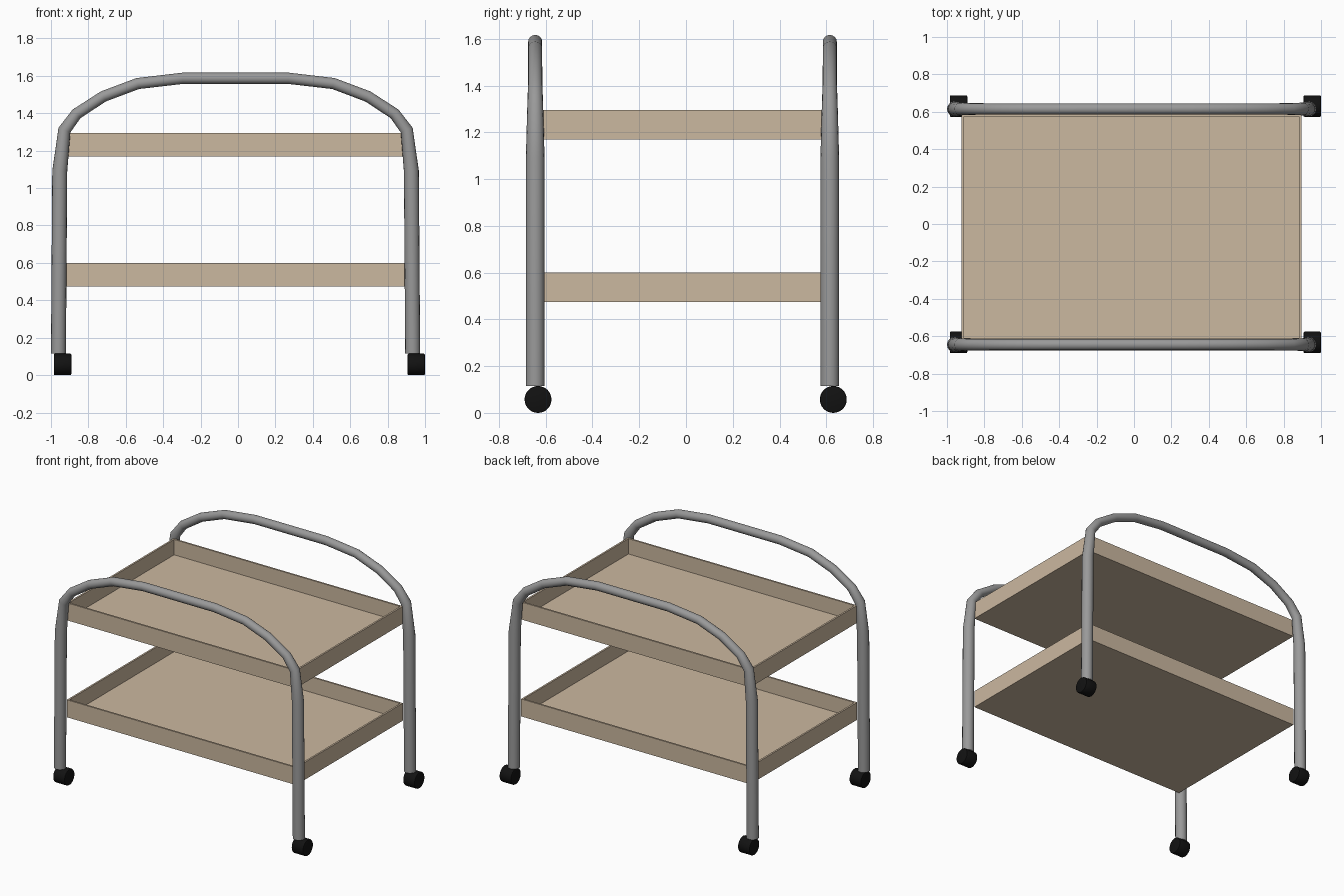
import bpy, bmesh, math
from mathutils import Matrix, Vector

if "Cube" in bpy.data.objects:
    bpy.data.objects.remove(bpy.data.objects["Cube"])


def material(name, rgb):
    m = bpy.data.materials.new(name)
    m.diffuse_color = (*rgb, 1)
    m.use_nodes = True
    m.node_tree.nodes["Principled BSDF"].inputs["Base Color"].default_value = m.diffuse_color
    return m


WOOD = material("wood", (0.60, 0.48, 0.35))
STEEL = material("steel", (0.32, 0.32, 0.32))
RUBBER = material("rubber", (0.006, 0.006, 0.006))


def finish(name, bm, mat):
    bmesh.ops.recalc_face_normals(bm, faces=bm.faces)
    me = bpy.data.meshes.new(name)
    bm.to_mesh(me)
    bm.free()
    ob = bpy.data.objects.new(name, me)
    bpy.context.collection.objects.link(ob)
    me.materials.append(mat)
    return ob


def smooth(ob, angle):
    bpy.ops.object.select_all(action='DESELECT')
    ob.select_set(True)
    bpy.context.view_layer.objects.active = ob
    bpy.ops.object.shade_smooth_by_angle(angle=math.radians(angle))


# Arched tube frames: half path as (x, z, radius), mirrored about CX
CX = -0.013
HALF = [(0.947, 0.115, 0.040), (0.940, 1.09, 0.040), (0.915, 1.31, 0.034),
        (0.850, 1.397, 0.031), (0.707, 1.490, 0.030), (0.523, 1.559, 0.030),
        (0.283, 1.587, 0.030)]
PATH = [(CX - x, z, r) for x, z, r in HALF] + [(CX + x, z, r) for x, z, r in reversed(HALF)]


def tube(name, y, sides=16):
    bm = bmesh.new()
    pts = [Vector((x, 0, z)) for x, z, _ in PATH]
    rings = []
    for i, p in enumerate(pts):
        a = (p - pts[i - 1]).normalized() if i else Vector((0, 0, 1))
        b = (pts[i + 1] - p).normalized() if i < len(pts) - 1 else Vector((0, 0, -1))
        t = (a + b).normalized()
        n = Vector((-t.z, 0, t.x))
        r = PATH[i][2]
        ring = []
        for k in range(sides):
            w = 2 * math.pi * k / sides
            ring.append(bm.verts.new(p + n * r * math.cos(w) + Vector((0, y + r * math.sin(w), 0))))
        rings.append(ring)
    for r0, r1 in zip(rings, rings[1:]):
        for k in range(sides):
            j = (k + 1) % sides
            bm.faces.new((r0[k], r0[j], r1[j], r1[k]))
    bm.faces.new(rings[0])
    bm.faces.new(rings[-1])
    smooth(finish(name, bm, STEEL), 40)


tube("front_tube_frame", -0.645)
tube("back_tube_frame", 0.615)


# Open trays: box with the top face inset and pushed down
def tray(name, z0, z1):
    x0, x1, y0, y1, wall, floor = -0.922, 0.896, -0.622, 0.588, 0.018, 0.015
    bm = bmesh.new()
    bmesh.ops.create_cube(bm, size=1, matrix=Matrix.LocRotScale(
        ((x0 + x1) / 2, (y0 + y1) / 2, (z0 + z1) / 2), None, (x1 - x0, y1 - y0, z1 - z0)))
    top = max(bm.faces, key=lambda f: f.calc_center_median().z)
    bmesh.ops.inset_region(bm, faces=[top], thickness=wall)
    inner = bmesh.ops.extrude_discrete_faces(bm, faces=[top])["faces"][0]
    for v in inner.verts:
        v.co.z = z0 + floor
    finish(name, bm, WOOD)


tray("lower_tray", 0.475, 0.60)
tray("upper_tray", 1.17, 1.295)


# Caster wheels with softened rims
def wheel(name, x, y):
    bm = bmesh.new()
    r = 0.0575
    bmesh.ops.create_cone(bm, cap_ends=True, segments=32, radius1=r, radius2=r, depth=0.093,
                          matrix=Matrix.Translation((x, y, r)) @ Matrix.Rotation(math.pi / 2, 4, 'Y'))
    rims = [e for e in bm.edges if any(len(f.verts) > 4 for f in e.link_faces)]
    bmesh.ops.bevel(bm, geom=rims, offset=0.006, segments=2, profile=0.5, affect='EDGES')
    smooth(finish(name, bm, RUBBER), 40)


for side, x in (("left", -0.938), ("right", 0.953)):
    for end, y in (("front", -0.633), ("back", 0.63)):
        wheel(f"{end}_{side}_wheel", x, y)
